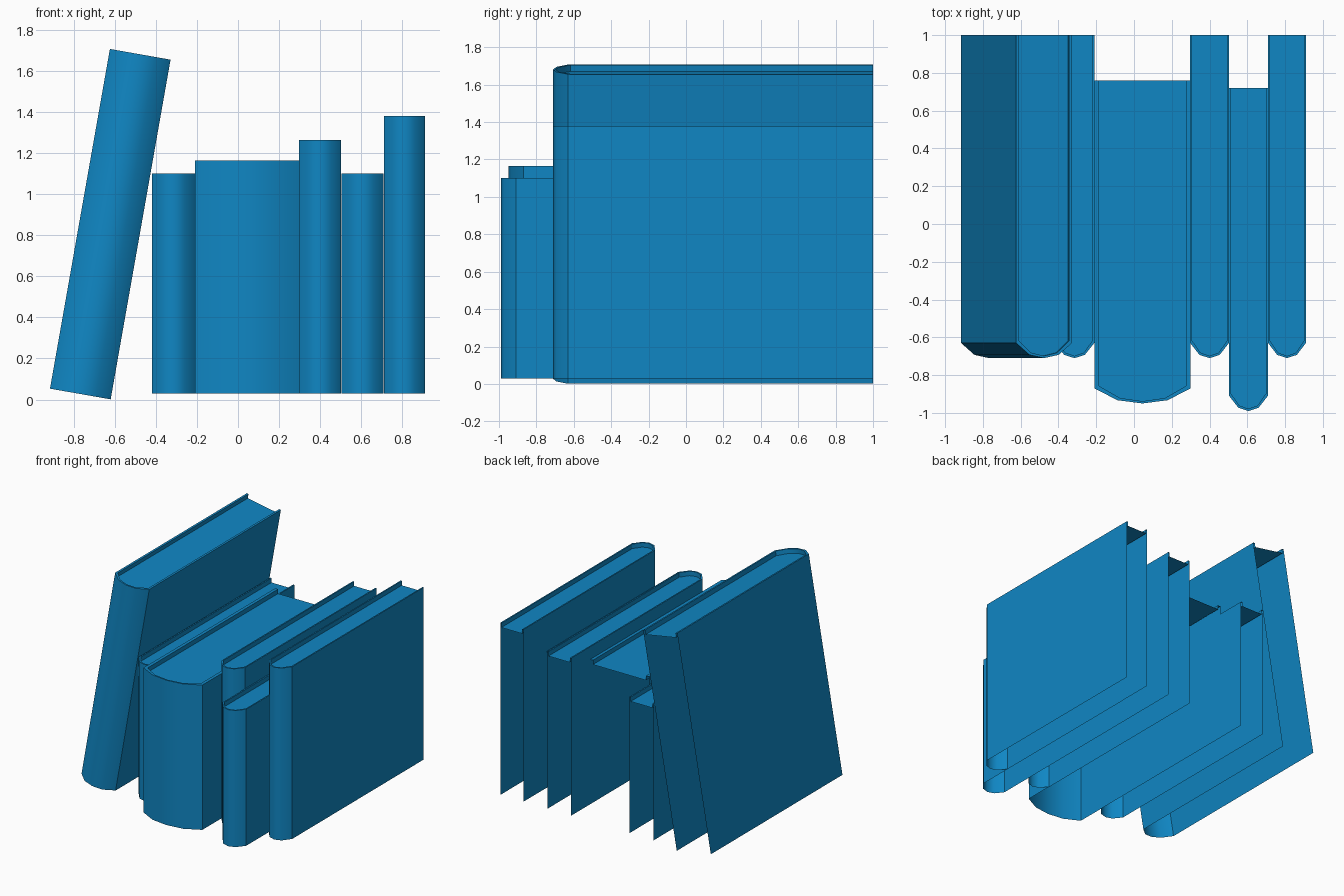
import bpy
import bmesh
import math

cube = bpy.data.objects.get("Cube")
if cube:
    bpy.data.objects.remove(cube, do_unlink=True)

# One colour for every book
blue = bpy.data.materials.new("book_blue")
blue.use_nodes = True
colour = (0.005, 0.24, 0.55, 1)
blue.diffuse_color = colour
blue.node_tree.nodes["Principled BSDF"].inputs["Base Color"].default_value = colour

LENGTH = 1.71      # spine to open edge
RIM = 0.012        # cover edge around the pages
RECESS = 0.035     # depth of the pages below the cover edge
# Half spine: (fraction of half width, distance behind the spine's front)
SPINE = [(1, 0.08), (0.52, 0.017), (0, 0)]


def cover_outline(width):
    """Open U from the back left-hand corner, round the spine, to the back."""
    half = [(width / 2 * f, d) for f, d in SPINE]
    left = [(-x, y) for x, y in half]
    return ([(-width / 2, LENGTH)] + left + half[-2::-1]
            + [(width / 2, LENGTH)])


def add_book(name, x, z, width, height, front, tilt=0):
    bm = bmesh.new()
    outer = cover_outline(width)
    inner = [(px * 0.9, py if py == LENGTH else py + RIM) for px, py in outer]

    def ring(points, level):
        return [bm.verts.new((px, py, level)) for px, py in points]

    rings = [ring(outer, 0), ring(outer, height),
             ring(inner, height), ring(inner, height - RECESS)]
    last = len(outer) - 1

    # Cover, top edge and inner lip; the spine alone is rounded
    for level, (low, high) in enumerate(zip(rings, rings[1:])):
        for i in range(last):
            face = bm.faces.new((low[i], low[i + 1], high[i + 1], high[i]))
            face.smooth = level != 1 and 0 < i < last - 1

    # Top of the pages
    bm.faces.new(rings[-1])

    # Crisp corners where the spine meets the boards and along the rims
    for edge in bm.edges:
        faces = edge.link_faces
        edge.smooth = len(faces) == 2 and all(f.smooth for f in faces)

    mesh = bpy.data.meshes.new(name)
    bm.to_mesh(mesh)
    bm.free()
    mesh.materials.append(blue)
    book = bpy.data.objects.new(name, mesh)
    book.location = (x, front, z)
    book.rotation_euler.y = math.radians(tilt)
    bpy.context.collection.objects.link(book)


# Leaning book, then the upright row
add_book("leaning_book", -0.768, 0.027, 0.30, 1.68, -0.71, tilt=10)
add_book("short_book", -0.315, 0.03, 0.21, 1.07, -0.71)
add_book("thick_book", 0.045, 0.03, 0.51, 1.135, -0.95)
add_book("medium_book", 0.40, 0.03, 0.205, 1.235, -0.71)
add_book("forward_book", 0.606, 0.03, 0.205, 1.07, -0.99)
add_book("tall_book", 0.81, 0.03, 0.20, 1.35, -0.71)
